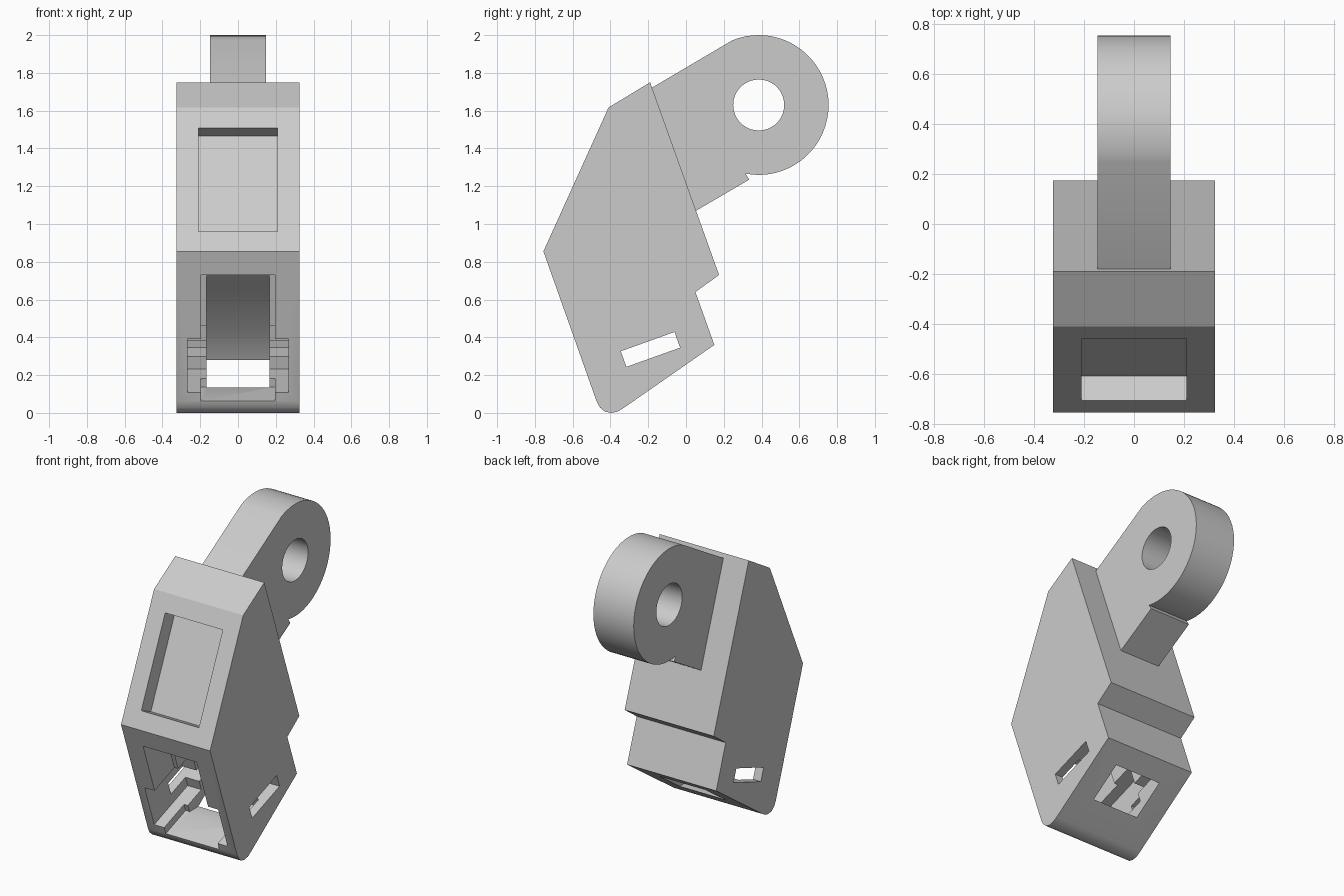
import bpy, bmesh, math
from mathutils import Vector

cube = bpy.data.objects.get("Cube")
if cube:
    bpy.data.objects.remove(cube, do_unlink=True)

grey = bpy.data.materials.new("light_grey")
grey.use_nodes = True
grey.diffuse_color = (0.6, 0.6, 0.6, 1)
grey.node_tree.nodes["Principled BSDF"].inputs["Base Color"].default_value = (0.6, 0.6, 0.6, 1)


def prism(name, profile, half_width):
    """Extrude a (y, z) outline symmetrically along x."""
    bm = bmesh.new()
    face = bm.faces.new([bm.verts.new((-half_width, y, z)) for y, z in profile])
    out = bmesh.ops.extrude_face_region(bm, geom=[face])
    moved = [v for v in out["geom"] if isinstance(v, bmesh.types.BMVert)]
    bmesh.ops.translate(bm, vec=(2 * half_width, 0, 0), verts=moved)
    bmesh.ops.recalc_face_normals(bm, faces=bm.faces)
    mesh = bpy.data.meshes.new(name)
    bm.to_mesh(mesh)
    bm.free()
    mesh.materials.append(grey)
    obj = bpy.data.objects.new(name, mesh)
    bpy.context.collection.objects.link(obj)
    return obj


def select(obj):
    bpy.ops.object.select_all(action="DESELECT")
    obj.select_set(True)
    bpy.context.view_layer.objects.active = obj


def cut(target, profile, half_width):
    """Subtract a prism from the target."""
    cutter = prism("cutter", profile, half_width)
    cutter.hide_render = True
    mod = target.modifiers.new("cut", "BOOLEAN")
    mod.operation = "DIFFERENCE"
    mod.solver = "EXACT"
    mod.object = cutter
    select(target)
    bpy.ops.object.modifier_apply(modifier=mod.name)
    bpy.data.objects.remove(cutter, do_unlink=True)


def arc(center, radius, start, end, count):
    angles = [math.radians(start + (end - start) * i / count) for i in range(count + 1)]
    return [(center[0] + radius * math.cos(a), center[1] + radius * math.sin(a)) for a in angles]


# Axes of the tilted socket: inward from the lower front face, and up along it
corner = Vector((-0.473, 0.06))
inward = Vector((0.943, 0.337)).normalized()
upward = Vector((-inward.y, inward.x))


def socket_box(depth0, depth1, low, high):
    pairs = [(depth0, low), (depth1, low), (depth1, high), (depth0, high)]
    return [tuple(corner + inward * d + upward * h) for d, h in pairs]


# Housing body with rounded bottom edge and stepped back
body = prism("housing_body", [
    (-0.19, 1.75), (-0.41, 1.617), (-0.755, 0.855), (-0.473, 0.06),
    (-0.455, 0.028), (-0.43, 0.007), (-0.395, 0), (-0.362, 0.007), (-0.33, 0.026),
    (0.15, 0.36), (0.05, 0.64), (0.175, 0.73)], 0.325)

# Shallow label recess on the upper front
cut(body, [(-0.758, 0.982), (-0.608, 0.915), (-0.36, 1.465), (-0.51, 1.532)], 0.21)
# Socket mouth, side pockets and through slot
cut(body, socket_box(-0.1, 0.22, 0.003, 0.71), 0.195)
cut(body, socket_box(-0.1, 0.37, 0.052, 0.35), 0.268)
cut(body, socket_box(0.21, 0.512, 0.12, 0.208), 0.5)
# Cable passage down through the underside
cut(body, [(-0.55, 0.78), (-0.06, 0.433), (0.035, 0.28), (0.05, 0.256),
           (-0.1, 0.135), (-0.3, 0.135)], 0.168)

# Hinge arm with round eye
eye = (0.385, 1.63)
arm = prism("hinge_arm", [(0.053, 1.07), (0.335, 1.235), (0.315, 1.267)]
            + arc(eye, 0.37, -100, 112, 36) + [(-0.18, 1.722)], 0.147)
cut(arm, arc(eye, 0.135, 0, 350, 35), 0.4)

for part in (body, arm):
    select(part)
    bpy.ops.object.shade_smooth_by_angle(angle=math.radians(30))
